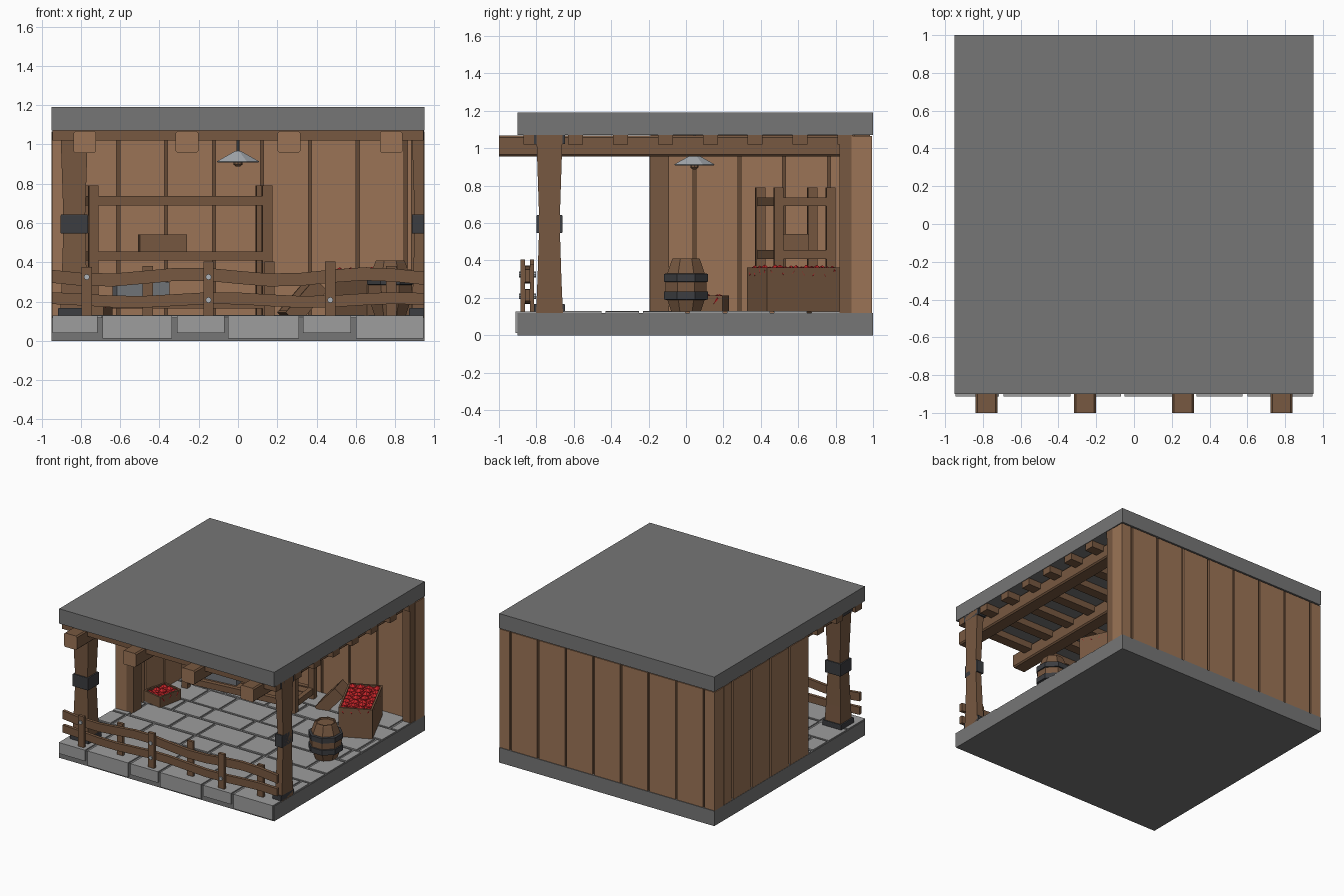
import bpy, bmesh, math, random
from mathutils import Matrix, Vector

if "Cube" in bpy.data.objects:
    bpy.data.objects.remove(bpy.data.objects["Cube"])

random.seed(4)


def mat(name, r, g, b):
    m = bpy.data.materials.new(name)
    m.diffuse_color = (r, g, b, 1)
    m.use_nodes = True
    m.node_tree.nodes["Principled BSDF"].inputs["Base Color"].default_value = m.diffuse_color
    return m


STONE = mat("dark stone", .18, .18, .18)
TILE = mat("light stone", .34, .34, .34)
PLANK = mat("light wood", .33, .175, .093)
WOOD = mat("dark wood", .185, .098, .052)
SEAM = mat("seam wood", .13, .068, .036)
IRON = mat("iron", .045, .047, .052)
STEEL = mat("pale steel", .42, .45, .48)
TIN = mat("dull tin", .17, .18, .195)
RED = mat("apple red", .56, .018, .022)


def finish(name, bm, *mats):
    bmesh.ops.recalc_face_normals(bm, faces=bm.faces[:])
    me = bpy.data.meshes.new(name)
    bm.to_mesh(me)
    bm.free()
    for m in mats:
        me.materials.append(m)
    ob = bpy.data.objects.new(name, me)
    bpy.context.collection.objects.link(ob)
    return ob


def add(bm, lo, hi, tf=None):
    """Box between two corners, optionally moved by a matrix."""
    lo, hi = Vector(lo), Vector(hi)
    m = Matrix.Translation((lo + hi) / 2) @ Matrix.Diagonal((*(hi - lo), 1))
    return bmesh.ops.create_cube(bm, size=1, matrix=(tf or Matrix()) @ m)["verts"]


def boxes(name, items, m, tf=None):
    bm = bmesh.new()
    for lo, hi in items:
        add(bm, lo, hi, tf)
    return finish(name, bm, m)


def lathe(name, profile, sides, loc, m, phase=0.0, cut_x=None):
    """Turned solid; profile is (radius, z). cut_x slices off everything beyond that x."""
    bm = bmesh.new()
    rings = []
    for r, z in profile:
        rings.append([bm.verts.new((loc[0] + r * math.cos(phase + i * math.tau / sides),
                                    loc[1] + r * math.sin(phase + i * math.tau / sides), z))
                      for i in range(sides)])
    for a, b in zip(rings, rings[1:]):
        for i in range(sides):
            j = (i + 1) % sides
            bm.faces.new((a[i], a[j], b[j], b[i]))
    bm.faces.new(rings[0][::-1])
    bm.faces.new(rings[-1])
    if cut_x is not None:
        g = bm.verts[:] + bm.edges[:] + bm.faces[:]
        bmesh.ops.bisect_plane(bm, geom=g, plane_co=(cut_x, 0, 0), plane_no=(1, 0, 0), clear_outer=True)
        bmesh.ops.holes_fill(bm, edges=[e for e in bm.edges if e.is_boundary])
    return finish(name, bm, m)


def place(x, y, z, rz=0, ry=0):
    return Matrix.Translation((x, y, z)) @ Matrix.Rotation(math.radians(rz), 4, 'Z') @ Matrix.Rotation(math.radians(ry), 4, 'Y')


# slabs
boxes("floor_slab", [((-.95, -.9, 0), (.95, 1, .12))], STONE)
boxes("roof_slab", [((-.95, -.9, 1.072), (.95, 1, 1.19))], STONE)

# front kerb stones, alternating long and short
kerb = [(-.945, -.715, .04), (-.69, -.335, .012), (-.31, -.07, .04),
        (-.05, .31, .012), (.33, .575, .04), (.6, .945, .012)]
boxes("kerb_stones", [((a, -.912, z), (b, -.7, .128)) for a, b, z in kerb], TILE)

# floor tiles in staggered rows
tiles = []
y, row = -.68, 0
while y < .86:
    d = .2 if row % 2 else .25
    x, k = -.945 - (.0, .22, .1)[row % 3], row
    while x < .93:
        w = .36 if k % 2 else .25
        a, b = max(x, -.945), min(x + w - .022, .945)
        if b - a > .03:
            tiles.append(((a, y, .11), (b, min(y + d - .022, .88), .127 + .004 * random.random())))
        x += w
        k += 1
    y += d
    row += 1
boxes("floor_tiles", tiles, TILE)

# back and left plank walls with recessed seams
G = .008
xs = [-.95] + [-.854 + .244 * i for i in range(8)] + [.95]
boxes("back_wall_planks", [((a + (G if a > -.95 else 0), .885, .12), (b - (G if b < .95 else 0), .995, 1.065))
                           for a, b in zip(xs, xs[1:])], PLANK)
boxes("back_wall_core", [((-.93, .897, .12), (.93, .983, 1.07))], SEAM)
ys = [-.195, .045, .285, .525, .765, .885]
boxes("left_wall_planks", [((-.948, a + (G if a > -.19 else 0), .12), (-.85, b - G, 1.065))
                           for a, b in zip(ys, ys[1:])], PLANK)
boxes("left_wall_core", [((-.936, -.17, .12), (-.862, .9, 1.07))], SEAM)
boxes("wall_end_posts", [((-.85, -.19, .12), (-.79, -.09, 1.07)),
                         ((.88, .82, .12), (.945, .885, 1.07))], WOOD)

# long roof beams with pale cut ends
bm = bmesh.new()
for x in (-.78, -.26, .26, .78):
    add(bm, (x - .058, -1, .957), (x + .058, .89, 1.068))
bmesh.ops.bevel(bm, geom=[e for e in bm.edges if abs((e.verts[0].co - e.verts[1].co).y) > 1],
                offset=.01, segments=1, affect='EDGES')
bm.normal_update()
for f in bm.faces:
    f.material_index = 1 if f.calc_center_median().y < -.99 else 0
finish("roof_beams", bm, WOOD, PLANK)
boxes("roof_joists", [((-.945, -.87 + .24 * i, 1.02), (.945, -.79 + .24 * i, 1.074)) for i in range(8)], WOOD)

# porch posts with iron fittings; the right one is flush-cut at the slab edge
S = 1 / math.cos(math.pi / 4)
for side, px, cut in (("left", -.834, None), ("right", .955, .948)):
    at = (px, -.73)
    ph = math.pi / 4
    lathe(side + "_post", [(r * S, z) for r, z in ((.072, .12), (.064, .3), (.056, .55), (.056, .65), (.066, .95), (.07, 1.07))],
          4, at, WOOD, ph, cut)
    for part, r, z0, z1 in (("base", .083, .125, .166), ("band", .069, .546, .643), ("cap", .083, 1.022, 1.073)):
        bm_r = [(r * S * .98, z0), (r * S, z0 + .005), (r * S, z1 - .005), (r * S * .98, z1)]
        lathe(side + "_post_" + part, bm_r, 4, at, IRON, ph, cut)

# fence rails with a slight wave, posts and bolts
bm = bmesh.new()
for zc, h, amp in ((.325, .066, .016), (.208, .06, .01)):
    n = 12
    cols = []
    for i in range(n + 1):
        x = -.948 + 1.896 * i / n
        z = zc + amp * math.sin(i * 1.1 + zc * 9)
        cols.append([bm.verts.new((x, yy, z + s * h / 2)) for yy, s in ((-.86, -1), (-.835, -1), (-.835, 1), (-.86, 1))])
    for a, b in zip(cols, cols[1:]):
        for i in range(4):
            bm.faces.new((a[i], a[(i + 1) % 4], b[(i + 1) % 4], b[i]))
    bm.faces.new(cols[0])
    bm.faces.new(cols[-1])
finish("fence_rails", bm, WOOD)
front = [((x - .026, -.884, .12), (x + .026, -.86, z)) for x, z in ((-.77, .375), (-.15, .405), (.47, .405))]
back = [((x - .026, -.835, .12), (x + .026, -.812, z)) for x, z in ((-.46, .38), (.16, .405), (.78, .38))]
boxes("fence_posts", front + back, WOOD)
bm = bmesh.new()
for x, y, z in ((-.77, -.887, .325), (-.15, -.887, .325), (-.15, -.887, .208), (.47, -.887, .208),
                (-.46, -.809, .325), (.16, -.809, .208), (.78, -.809, .325)):
    bmesh.ops.create_cone(bm, cap_ends=True, segments=8, radius1=.015, radius2=.015, depth=.012,
                          matrix=Matrix.Translation((x, y, z)) @ Matrix.Rotation(math.pi / 2, 4, 'X'))
finish("fence_bolts", bm, STEEL)

# hanging lamp
LAMP = (0, .045)
lathe("lamp_stem", [(.007, .95), (.007, 1.075)], 6, LAMP, TIN)
lathe("lamp_shade", [(.112, .908), (.116, .914), (.022, .963), (.012, .968)], 8, LAMP, STEEL, math.pi / 8)
lathe("lamp_bulb", [(.01, .887), (.022, .897), (.022, .912)], 8, LAMP, WOOD)

# barrel
BAR = (.775, 0)
lathe("barrel", [(.085, .125), (.118, .22), (.12, .3), (.085, .395), (.078, .41), (.068, .41), (.066, .398)],
      8, BAR, WOOD, math.pi / 8)
for i, z in enumerate((.19, .285)):
    lathe("barrel_hoop_%d" % i, [(.118, z), (.128, z + .002), (.128, z + .043), (.118, z + .045)], 8, BAR, IRON, math.pi / 8)


def crate(name, tf, sx, sy, h, apples=True, wall=.014):
    """Open wooden box, optionally full of faceted apples."""
    a, b, w = sx / 2, sy / 2, wall
    boxes(name, [((-a, -b, 0), (a, b, w)), ((-a, -b, 0), (-a + w, b, h)), ((a - w, -b, 0), (a, b, h)),
                 ((-a + w, -b, 0), (a - w, -b + w, h)), ((-a + w, b - w, 0), (a - w, b, h))], WOOD, tf)
    if apples:
        bm = bmesh.new()
        nx, ny = max(2, round(sx / .065)), max(2, round(sy / .065))
        for i in range(nx):
            for j in range(ny):
                p = (-a + sx * (i + .5) / nx, -b + sy * (j + .5) / ny, h - .028 + random.uniform(-.006, .006))
                r = min(sx / nx, sy / ny) * .62
                m = tf @ Matrix.Translation(p) @ Matrix.Rotation(random.random() * 6, 4, 'Z')
                bmesh.ops.create_icosphere(bm, subdivisions=1, radius=min(r, .037), matrix=m)
        finish(name + "_apples", bm, RED)
        boxes(name + "_fill", [((-a + w, -b + w, w), (a - w, b - w, h - .015))], RED, tf)


crate("large_crate", place(.68, .575, .128, 25), .25, .43, .235)
crate("small_crate", place(-.745, .11, .128, -12), .17, .21, .085)
crate("tipped_crate", place(.36, .74, .17, 15, -48), .23, .17, .09, False)

# storage rack, turned slightly
R = place(-.31, .585, .125, 6.3)
L, D, P = .445, .14, .025
posts = [((sx * L - P, sy * D - P, 0), (sx * L + P, sy * D + P, .665)) for sx in (-1, 1) for sy in (-1, 1)]
boxes("rack_posts", posts, WOOD, R)
rails = []
for z in (.565, .283, .04):
    rails += [((-L, s * D - .018, z), (L, s * D + .018, z + .048)) for s in (-1, 1)]
    rails += [((s * L - .018, -D, z), (s * L + .018, D, z + .048)) for s in (-1, 1)]
boxes("rack_rails", rails, WOOD, R)
boxes("rack_shelves", [((-L, -.12 + .082 * i, z + .018), (L, -.045 + .082 * i, z + .042))
                       for z in (.283, .04) for i in range(3)], WOOD, R)
crate("rack_crate", R @ place(-.075, 0, .328, -3), .24, .15, .088, False)
boxes("rack_metal_box", [((-.32, -.1, .083), (-.05, .1, .175))], TIN, R)
